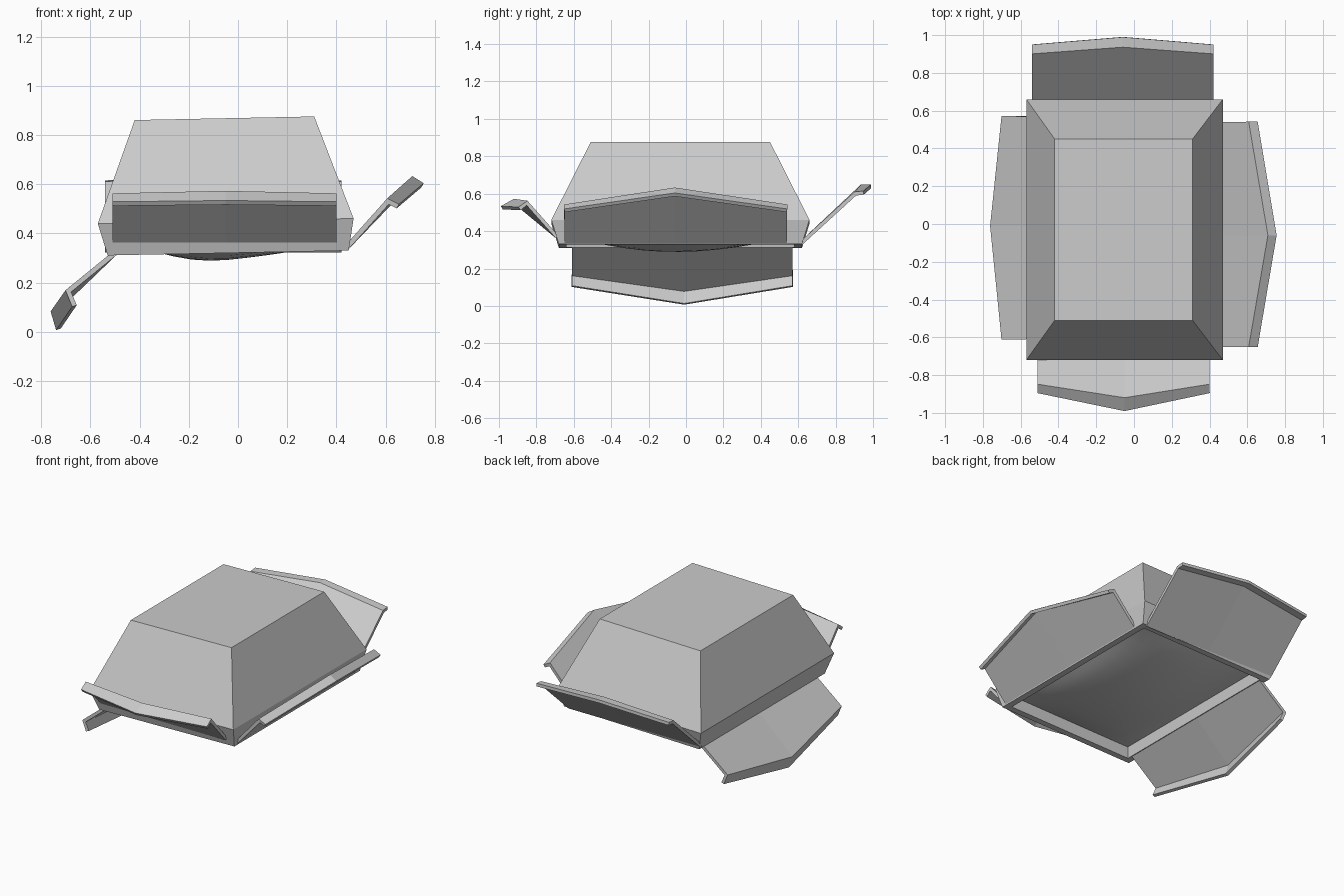
import bpy, bmesh, math
from mathutils import Vector

default = bpy.data.objects.get("Cube")
if default:
    bpy.data.objects.remove(default, do_unlink=True)

GREY = (0.6, 0.6, 0.6, 1)
grey = bpy.data.materials.new("plain_grey")
grey.use_nodes = True
grey.diffuse_color = GREY
grey.node_tree.nodes["Principled BSDF"].inputs["Base Color"].default_value = GREY


def finish(name, bm, smooth=False, thickness=0):
    bmesh.ops.recalc_face_normals(bm, faces=bm.faces[:])
    mesh = bpy.data.meshes.new(name)
    for f in bm.faces:
        f.smooth = smooth
    bm.to_mesh(mesh)
    bm.free()
    obj = bpy.data.objects.new(name, mesh)
    mesh.materials.append(grey)
    bpy.context.collection.objects.link(obj)
    if thickness:
        mod = obj.modifiers.new("thickness", "SOLIDIFY")
        mod.thickness = thickness
        mod.offset = 0
        mod.use_even_offset = True
    return obj


def tilt(x, z):
    # the whole body leans slightly up towards +x
    return z + 0.02 * (x + 0.05)


# Body: stacked rectangular rings from the inner rim out and up to the lid
bm = bmesh.new()
RINGS = [  # x min, x max, y min, y max, z
    (-0.48, 0.40, -0.63, 0.57, 0.40),
    (-0.49, 0.41, -0.64, 0.58, 0.32),
    (-0.53, 0.45, -0.68, 0.62, 0.32),
    (-0.57, 0.47, -0.72, 0.66, 0.45),
    (-0.42, 0.31, -0.51, 0.45, 0.868),
]
previous = None
for x0, x1, y0, y1, z in RINGS:
    ring = [bm.verts.new((x, y, tilt(x, z)))
            for x, y in ((x0, y0), (x1, y0), (x1, y1), (x0, y1))]
    if previous:
        for i in range(4):
            j = (i + 1) % 4
            bm.faces.new((previous[i], previous[j], ring[j], ring[i]))
    previous = ring
bm.faces.new(previous)
finish("box_body", bm)

# Sagging liner that closes the open underside
bm = bmesh.new()
bmesh.ops.create_grid(bm, x_segments=12, y_segments=12, size=1)
for v in bm.verts:
    u, w = v.co.x, v.co.y
    sag = max(0, math.cos(u * math.pi / 2) * math.cos(w * math.pi / 2)) ** 0.7
    ripple = 0.006 * math.sin(5 * u + 2 * w) * (1 - u * u) * (1 - w * w)
    x = -0.04 + 0.443 * u
    v.co = Vector((x, -0.03 + 0.603 * w, tilt(x, 0.39 - 0.098 * sag + ripple)))
finish("underside_liner", bm, smooth=True)


def flap(name, place, span, middle, hinge, side, tip, side_lip, tip_lip):
    """Pointed plate with a folded lip; profile points are (outward, height)."""
    bm = bmesh.new()
    rows = [(hinge, hinge), (side, tip), (side_lip, tip_lip)]
    grid = []
    for edge, centre in rows:
        grid.append([bm.verts.new(place(s, *p)) for s, p in
                     ((span[0], edge), (middle, centre), (span[1], edge))])
    for low, high in zip(grid, grid[1:]):
        for i in range(2):
            bm.faces.new((low[i], low[i + 1], high[i + 1], high[i]))
    finish(name, bm, thickness=0.02)


# Four flaps, one for each side of the box
flap("left_flap", lambda s, d, z: (d, s, z), (-0.65, 0.54), -0.06,
     (0.44, 0.34), (0.61, 0.53), (0.71, 0.62), (0.65, 0.51), (0.75, 0.595))
flap("right_flap", lambda s, d, z: (-d, s, z), (-0.61, 0.57), -0.01,
     (0.50, 0.32), (0.69, 0.165), (0.75, 0.08), (0.665, 0.105), (0.73, 0.01))
flap("back_flap", lambda s, d, z: (s, d, z), (-0.54, 0.42), -0.06,
     (0.61, 0.33), (0.905, 0.60), (0.94, 0.64), (0.95, 0.605), (0.99, 0.64))
flap("front_flap", lambda s, d, z: (s, -d, z), (-0.51, 0.40), -0.05,
     (0.69, 0.37), (0.85, 0.55), (0.92, 0.56), (0.89, 0.52), (0.985, 0.525))
